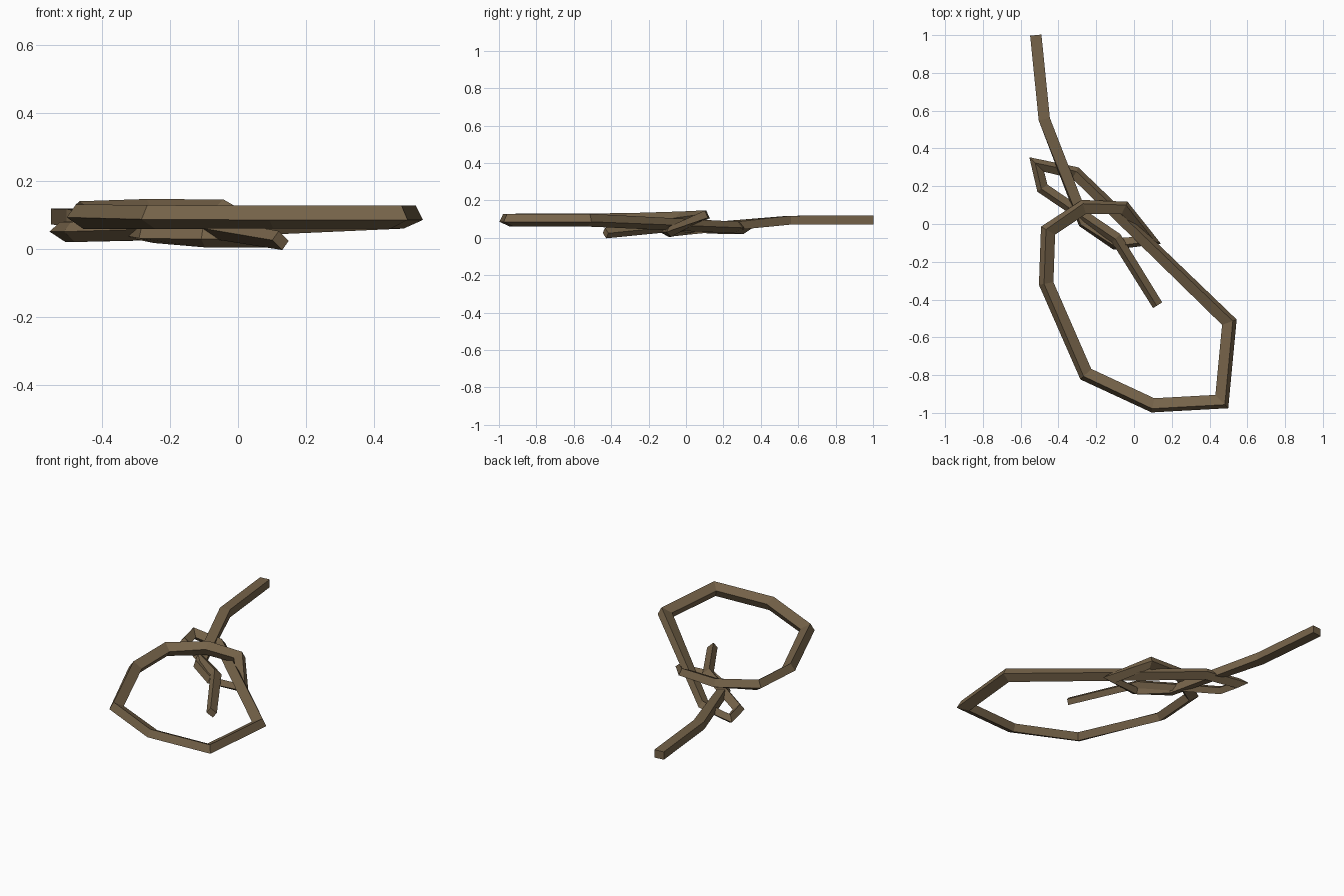
import bpy, bmesh, math
from mathutils import Vector

if "Cube" in bpy.data.objects:
    bpy.data.objects.remove(bpy.data.objects["Cube"])

rope_mat = bpy.data.materials.new("brown rope")
rope_mat.diffuse_color = (0.18, 0.125, 0.067, 1)
rope_mat.use_nodes = True
rope_mat.node_tree.nodes["Principled BSDF"].inputs["Base Color"].default_value = rope_mat.diffuse_color

W, H = 0.060, 0.047   # rope section

# Centre line of one continuous rope: x, y, z, twist in degrees, thickness
path = [
    # standing end
    (-0.520, 1.000, 0.095, 0, 1.0),
    (-0.475, 0.555, 0.094, 0, 1.0),
    # small coil of the knot
    (-0.265, 0.010, 0.045, 15, 0.9),
    (-0.100, -0.105, 0.033, 30, 0.8),
    (0.095, -0.085, 0.032, 35, 0.75),
    (-0.050, 0.085, 0.115, 25, 0.9),
    (-0.265, 0.090, 0.113, 25, 1.0),
    # big loop
    (-0.455, -0.035, 0.104, 35, 1.0),
    (-0.465, -0.315, 0.095, 35, 1.0),
    (-0.255, -0.795, 0.094, 28, 1.0),
    (0.100, -0.960, 0.094, 25, 1.0),
    (0.465, -0.940, 0.094, 25, 1.0),
    (0.505, -0.520, 0.094, 25, 1.0),
    # bight around the standing part
    (-0.310, 0.270, 0.055, 35, 0.85),
    (-0.515, 0.315, 0.050, 40, 0.8),
    (-0.485, 0.190, 0.050, 40, 0.8),
    (-0.095, -0.075, 0.062, 40, 0.8),
    # loose tail
    (0.125, -0.430, 0.025, 40, 0.75),
]


def flat_dir(a, b):
    return Vector((b[0] - a[0], b[1] - a[1])).normalized()


bm = bmesh.new()
rings = []
for i, (x, y, z, twist, k) in enumerate(path):
    d_in = flat_dir(path[max(i - 1, 0)], path[max(i, 1)])
    d_out = flat_dir(path[min(i, len(path) - 2)], path[min(i + 1, len(path) - 1)])
    d = (d_in + d_out).normalized()
    mitre = min(1 / max(d.dot(d_in), 0.1), 1.8)
    left = Vector((-d.y, d.x, 0))
    t = math.radians(twist)
    ring = []
    for sx, sz in ((1, 1), (-1, 1), (-1, -1), (1, -1)):
        a, b = sx * W * k / 2, sz * H * k / 2
        side = a * math.cos(t) + b * math.sin(t)
        up = b * math.cos(t) - a * math.sin(t)
        ring.append(bm.verts.new(Vector((x, y, z + up)) + left * side * mitre))
    rings.append(ring)

# skin the rings and cap the two ends
for r0, r1 in zip(rings, rings[1:]):
    for j in range(4):
        n = (j + 1) % 4
        bm.faces.new((r0[j], r0[n], r1[n], r1[j]))
bm.faces.new(rings[0])
bm.faces.new(rings[-1])
bmesh.ops.recalc_face_normals(bm, faces=bm.faces)

mesh = bpy.data.meshes.new("knotted_rope")
bm.to_mesh(mesh)
bm.free()
mesh.materials.append(rope_mat)
rope = bpy.data.objects.new("knotted_rope", mesh)
bpy.context.collection.objects.link(rope)
